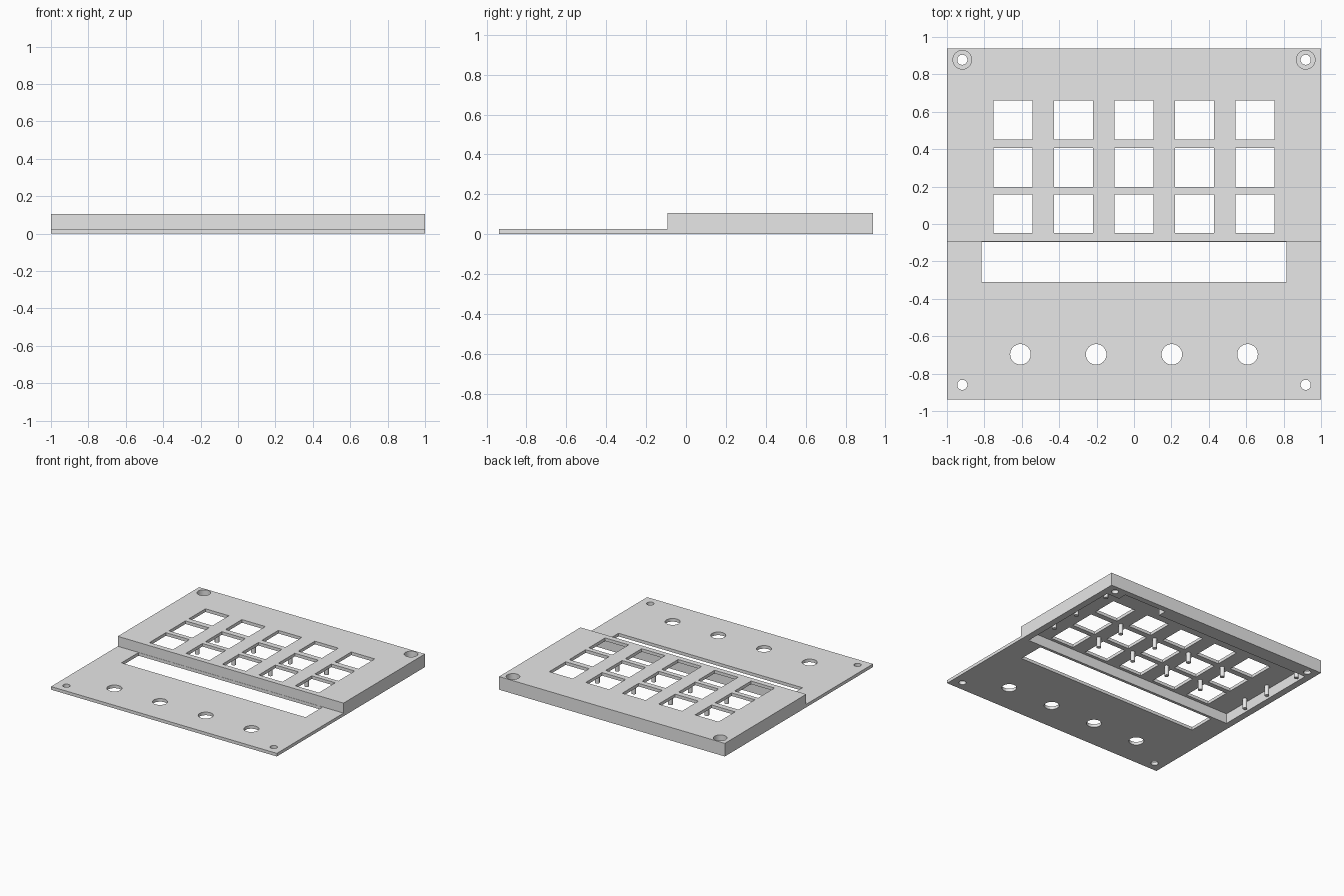
import bpy, bmesh, math
from mathutils import Matrix

if "Cube" in bpy.data.objects:
    bpy.data.objects.remove(bpy.data.objects["Cube"])

grey = bpy.data.materials.new("plain_grey")
grey.use_nodes = True
grey.diffuse_color = (0.8, 0.8, 0.8, 1)
grey.node_tree.nodes["Principled BSDF"].inputs["Base Color"].default_value = (0.8, 0.8, 0.8, 1)

HALF_Y = 0.937      # half depth of the panel
STEP_Y = -0.093     # front of the raised housing
SHEET = 0.025       # sheet thickness
TOP = 0.105
CEIL = TOP - SHEET  # ceiling of the hollow


def finish(name, bm):
    mesh = bpy.data.meshes.new(name)
    bm.to_mesh(mesh)
    bm.free()
    mesh.materials.append(grey)
    obj = bpy.data.objects.new(name, mesh)
    bpy.context.collection.objects.link(obj)
    return obj


def box(name, x0, x1, y0, y1, z0, z1):
    bm = bmesh.new()
    size = Matrix.Diagonal((x1 - x0, y1 - y0, z1 - z0, 1))
    move = Matrix.Translation(((x0 + x1) / 2, (y0 + y1) / 2, (z0 + z1) / 2))
    bmesh.ops.create_cube(bm, size=1, matrix=move @ size)
    return finish(name, bm)


def cylinder(name, x, y, r, z0, z1, sides=32):
    bm = bmesh.new()
    bmesh.ops.create_cone(bm, cap_ends=True, segments=sides, radius1=r, radius2=r,
                          depth=z1 - z0, matrix=Matrix.Translation((x, y, (z0 + z1) / 2)))
    return finish(name, bm)


def activate(obj):
    bpy.ops.object.select_all(action='DESELECT')
    obj.select_set(True)
    bpy.context.view_layer.objects.active = obj


def cut(target, cutter):
    mod = target.modifiers.new("cut", 'BOOLEAN')
    mod.operation = 'DIFFERENCE'
    mod.solver = 'EXACT'
    mod.object = cutter
    activate(target)
    bpy.ops.object.modifier_apply(modifier=mod.name)
    bpy.data.objects.remove(cutter)


# Stepped panel: side profile extruded across the width
bm = bmesh.new()
profile = [(-HALF_Y, 0), (HALF_Y, 0), (HALF_Y, TOP), (STEP_Y, TOP), (STEP_Y, SHEET), (-HALF_Y, SHEET)]
face = bm.faces.new([bm.verts.new((-1, y, z)) for y, z in profile])
side = bmesh.ops.extrude_face_region(bm, geom=[face])
bmesh.ops.translate(bm, vec=(2, 0, 0), verts=[v for v in side["geom"] if isinstance(v, bmesh.types.BMVert)])
bmesh.ops.recalc_face_normals(bm, faces=bm.faces)
panel = finish("stepped_panel", bm)

# Hollow under the raised housing, with a connector recess in the back wall
cut(panel, box("hollow", -0.945, 0.945, -0.073, 0.82, -0.1, CEIL))
cut(panel, box("connector_recess", 0.45, 0.83, 0.7, 0.89, -0.1, CEIL))

# Square key openings
for col in range(-2, 3):
    for y in (0.555, 0.302, 0.055):
        x = col * 0.323
        cut(panel, box("key_opening", x - 0.104, x + 0.104, y - 0.104, y + 0.104, 0.05, 0.2))

# Display slot
cut(panel, box("display_slot", -0.815, 0.815, -0.31, STEP_Y - 0.002, -0.1, 0.2))

# Knob holes, screw holes and counterbores
for s in (-1, 1):
    for x in (0.2025, 0.607):
        cut(panel, cylinder("knob_hole", s * x, -0.697, 0.055, -0.1, 0.2))
    for y in (-0.86, 0.878):
        cut(panel, cylinder("screw_hole", s * 0.918, y, 0.027, -0.1, 0.2))
    cut(panel, cylinder("counterbore", s * 0.918, 0.878, 0.05, SHEET, 0.2))

activate(panel)
bpy.ops.object.shade_smooth_by_angle(angle=math.radians(30))

# Support posts hanging inside the hollow
spots = [(x, y) for x in (0.162, 0.485, 0.91) for y in (0.178, 0.428)] + [(0.91, 0.765)]
for s in (-1, 1):
    for x, y in spots:
        post = cylinder("support_post", s * x, y, 0.017, 0, CEIL + 0.005, 20)
        activate(post)
        bpy.ops.object.shade_smooth_by_angle(angle=math.radians(30))
